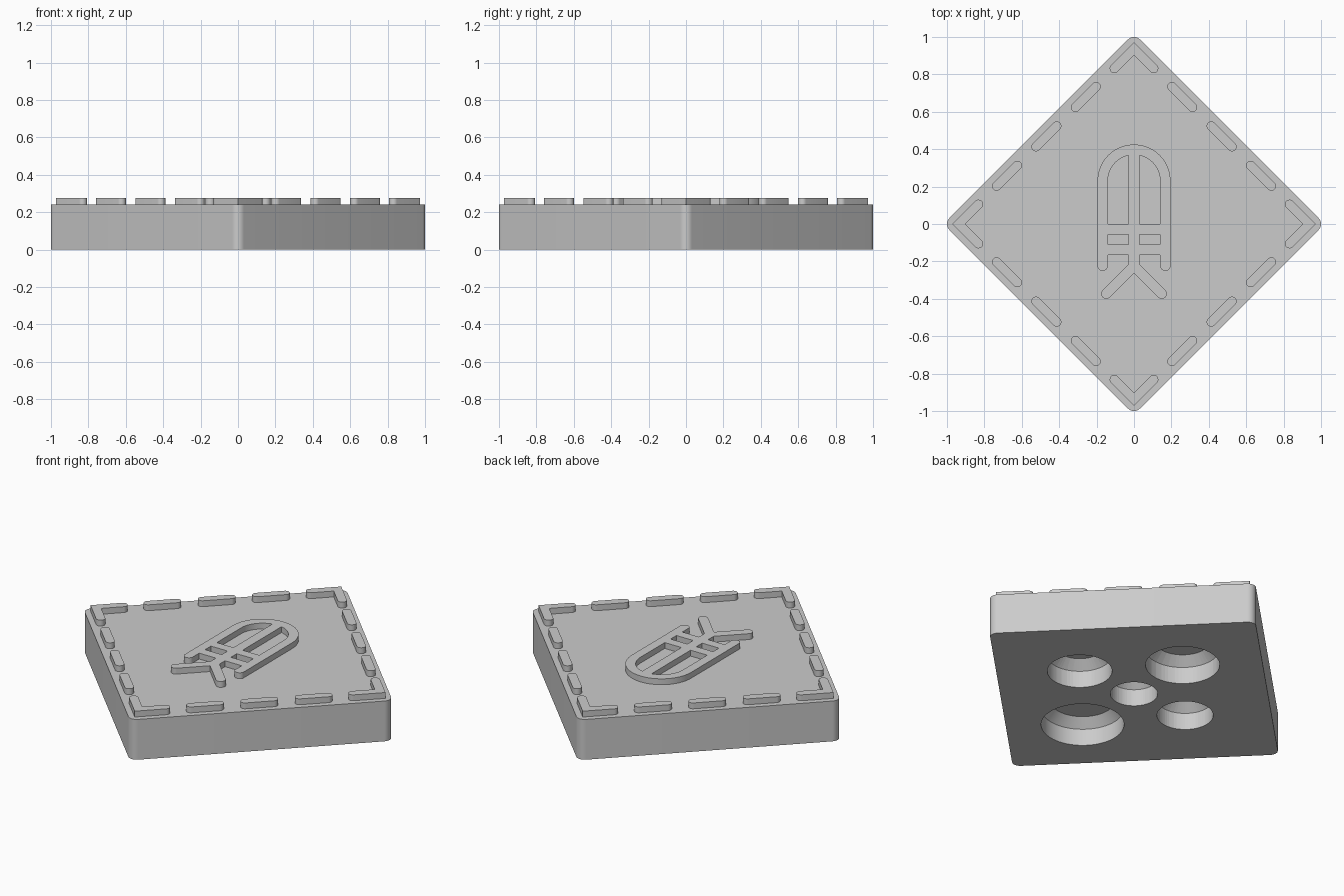
import bpy
import bmesh
from math import acos, atan2, cos, pi, sin, sqrt, tan
from mathutils import Matrix, Vector

cube = bpy.data.objects.get("Cube")
if cube:
    bpy.data.objects.remove(cube, do_unlink=True)

TOP = 0.24        # top of the slab
RAISED = 0.275    # top of the raised pattern

grey = bpy.data.materials.new("light grey")
grey.use_nodes = True
COLOUR = (0.6, 0.6, 0.6, 1)
grey.diffuse_color = COLOUR
grey.node_tree.nodes["Principled BSDF"].inputs["Base Color"].default_value = COLOUR


def fillet(corners, steps=10):
    """Outline from (x, y, radius) corners, each rounded by its radius."""
    out = []
    for i, (x, y, r) in enumerate(corners):
        p = Vector((x, y))
        if r == 0:
            out.append(p)
            continue
        a = (Vector(corners[i - 1][:2]) - p).normalized()
        b = (Vector(corners[(i + 1) % len(corners)][:2]) - p).normalized()
        half = acos(max(-1, min(1, a.dot(b)))) / 2
        centre = p + (a + b).normalized() * (r / sin(half))
        start = p + a * (r / tan(half)) - centre
        end = p + b * (r / tan(half)) - centre
        a0 = atan2(start.y, start.x)
        sweep = (atan2(end.y, end.x) - a0 + pi) % (2 * pi) - pi
        n = steps * 2 if r > 0.1 else steps
        for k in range(n + 1):
            t = a0 + sweep * k / n
            out.append(centre + Vector((cos(t), sin(t))) * r)
    return out


def make_object(name, bm):
    mesh = bpy.data.meshes.new(name)
    bm.to_mesh(mesh)
    bm.free()
    mesh.materials.append(grey)
    obj = bpy.data.objects.new(name, mesh)
    bpy.context.collection.objects.link(obj)
    return obj


def smooth(obj):
    bpy.ops.object.select_all(action='DESELECT')
    obj.select_set(True)
    bpy.context.view_layer.objects.active = obj
    bpy.ops.object.shade_smooth_by_angle(angle=0.5)


def plate(name, loops, z0, z1, turn=0):
    """Flat plate from an outer outline and optional hole outlines."""
    bm = bmesh.new()
    for loop in loops:
        verts = []
        for p in loop:
            if not verts or (verts[-1].co.xy - p).length > 1e-4:
                verts.append(bm.verts.new((p.x, p.y, z0)))
        if (verts[-1].co - verts[0].co).length < 1e-4:
            bm.verts.remove(verts.pop())
        for i, v in enumerate(verts):
            bm.edges.new((verts[i - 1], v))
    bmesh.ops.triangle_fill(bm, edges=bm.edges[:], use_beauty=True, normal=(0, 0, 1))
    res = bmesh.ops.extrude_face_region(bm, geom=bm.faces[:], use_keep_orig=True)
    top = [g for g in res["geom"] if isinstance(g, bmesh.types.BMVert)]
    bmesh.ops.translate(bm, verts=top, vec=(0, 0, z1 - z0))
    bmesh.ops.recalc_face_normals(bm, faces=bm.faces[:])
    bmesh.ops.rotate(bm, verts=bm.verts[:], matrix=Matrix.Rotation(turn, 3, 'Z'))
    obj = make_object(name, bm)
    smooth(obj)
    return obj


def hole_cutter(x, y, r, segments=64):
    """Blind socket with a chamfered ceiling."""
    bm = bmesh.new()
    rings = []
    for radius, z in ((r, -0.05), (r, 0.1), (r - 0.05, 0.15)):
        angles = [2 * pi * k / segments for k in range(segments)]
        rings.append([bm.verts.new((x + radius * cos(a), y + radius * sin(a), z))
                      for a in angles])
    for low, high in zip(rings, rings[1:]):
        for k in range(segments):
            bm.faces.new((low[k - 1], low[k], high[k], high[k - 1]))
    bm.faces.new(rings[0])
    bm.faces.new(rings[-1])
    bmesh.ops.recalc_face_normals(bm, faces=bm.faces[:])
    cutter = make_object("socket_cutter", bm)
    cutter.hide_render = True
    return cutter


# Slab: square standing on its corner, with rounded corners
R = 0.045
c = 1 + R * (sqrt(2) - 1)
slab = plate("slab", [fillet([(c, 0, R), (0, c, R), (-c, 0, R), (0, -c, R)])], 0, TOP)

# Five round sockets of growing size in the underside
CENTRE_R = 0.128
sockets = [(0, 0, CENTRE_R)]
for r, dx, dy in ((0.152, -1, 0), (0.175, 1, 0), (0.2, 0, 1), (0.224, 0, -1)):
    d = r + CENTRE_R + 0.08
    sockets.append((dx * d, dy * d, r))
cutters = [hole_cutter(*s) for s in sockets]
for cutter in cutters:
    mod = slab.modifiers.new("socket", 'BOOLEAN')
    mod.operation = 'DIFFERENCE'
    mod.solver = 'EXACT'
    mod.object = cutter
graph = bpy.context.evaluated_depsgraph_get()
cut_mesh = bpy.data.meshes.new_from_object(slab.evaluated_get(graph))
slab.modifiers.clear()
slab.data = cut_mesh
for cutter in cutters:
    bpy.data.objects.remove(cutter, do_unlink=True)
smooth(slab)

# Dashed border: three dashes per side and an angle at each corner
W = 0.025           # half width of a dash
D = W * sqrt(2)
LINE = 0.937        # x + y along the dash centre line
for side in range(4):
    turn = side * pi / 2
    for i, x in enumerate((0.258, LINE / 2, LINE - 0.258)):
        y, h = LINE - x, 0.055 + W / sqrt(2)
        w = W / sqrt(2)
        dash = [(x - h - w, y + h - w, W), (x + h - w, y - h - w, W),
                (x + h + w, y - h + w, W), (x - h + w, y + h + w, W)]
        plate(f"border_dash_{side}_{i}", [fillet(dash, 8)], TOP - 0.01, RAISED, turn)
    e = 0.105
    arm = [(e + D, LINE - e, W), (e, LINE - e - D, W)]
    corner = ([(0, LINE + D, 0)] + arm + [(0, LINE - D, 0)]
              + [(-x, y, r) for x, y, r in reversed(arm)])
    plate(f"border_corner_{side}", [fillet(corner, 8)], TOP - 0.01, RAISED, turn)

# Central emblem: arch with a spine, two crossbars and a forked foot
OUT, IN, BAR, ARC_Y = 0.195, 0.14, 0.03, 0.23
half = [(OUT, ARC_Y + OUT, OUT), (OUT, -0.25, 0.026), (IN, -0.25, 0.026),
        (IN, -0.165, 0), (BAR, -0.165, 0), (BAR, -0.217, 0),
        (0.186, -0.373, 0.0265), (0.148, -0.411, 0.0265)]
outline = fillet(half + [(0, -0.263, 0)] + [(-x, y, r) for x, y, r in reversed(half)])
limit = acos(BAR / IN)
arch_window = [Vector((BAR, 0)), Vector((IN, 0))]
arch_window += [Vector((IN * cos(limit * k / 12), ARC_Y + IN * sin(limit * k / 12)))
                for k in range(13)]
slot = [Vector(p) for p in ((BAR, -0.11), (IN, -0.11), (IN, -0.055), (BAR, -0.055))]
windows = [arch_window, slot]
windows += [[Vector((-p.x, p.y)) for p in w] for w in windows]
plate("emblem", [outline] + windows, TOP - 0.01, RAISED)
